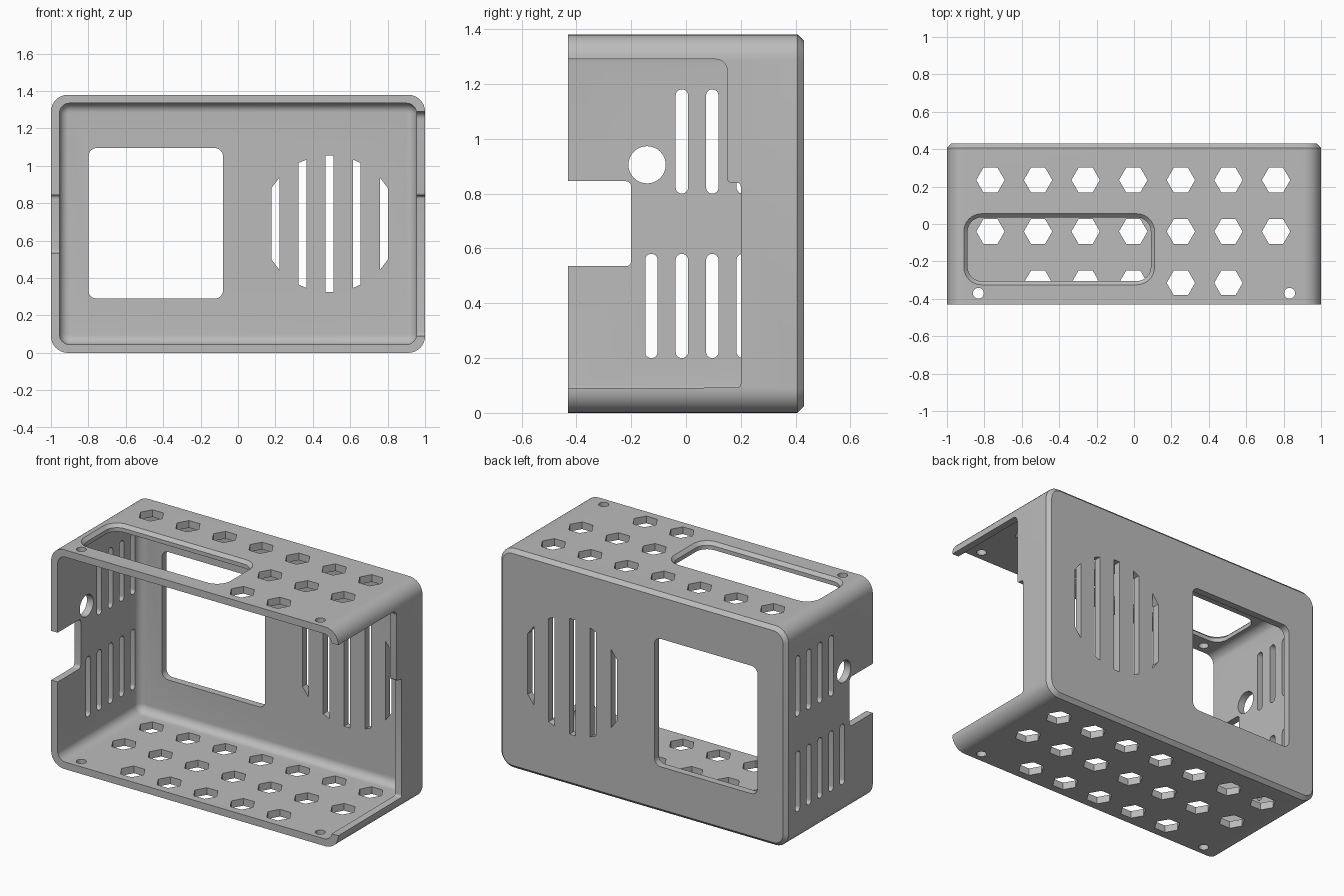
import bpy, bmesh, math
from mathutils import Vector

if "Cube" in bpy.data.objects:
    bpy.data.objects.remove(bpy.data.objects["Cube"])

WALL, DEPTH, HEIGHT = 0.045, 0.43, 1.38


def arc(cx, cy, r, start, end, steps=8):
    return [(cx + r * math.cos(math.radians(start + (end - start) * i / steps)),
             cy + r * math.sin(math.radians(start + (end - start) * i / steps)))
            for i in range(steps + 1)]


def rounded(x0, x1, y0, y1, r):
    return (arc(x1 - r, y1 - r, r, 0, 90) + arc(x0 + r, y1 - r, r, 90, 180)
            + arc(x0 + r, y0 + r, r, 180, 270) + arc(x1 - r, y0 + r, r, 270, 360))


def disc(cx, cy, r, sides):
    return arc(cx, cy, r, 0, 360, sides)[:-1]


def loft(bm, axis, sections):
    """Skin outlines placed along an axis; sections are (position, outline)."""
    rings = []
    for pos, outline in sections:
        ring = []
        for p in outline:
            co = list(p)
            co.insert(axis, pos)
            ring.append(bm.verts.new(Vector(co)))
        rings.append(ring)
    n = len(rings[0])
    for a, b in zip(rings, rings[1:]):
        for i in range(n):
            j = (i + 1) % n
            bm.faces.new((a[i], a[j], b[j], b[i]))
    bm.faces.new(rings[0][::-1])
    bm.faces.new(rings[-1])


def finish(bm, name):
    bmesh.ops.recalc_face_normals(bm, faces=bm.faces[:])
    mesh = bpy.data.meshes.new(name)
    bm.to_mesh(mesh)
    bm.free()
    obj = bpy.data.objects.new(name, mesh)
    bpy.context.collection.objects.link(obj)
    return obj


def frame(inset, r):
    return rounded(-1 + inset, 1 - inset, inset, HEIGHT - inset, r)


# Outer body with chamfered back edge
bm = bmesh.new()
loft(bm, 1, [(-DEPTH, frame(0, 0.09)), (0.407, frame(0, 0.09)), (DEPTH, frame(0.023, 0.067))])
case = finish(bm, "case_shell")

# Hollow interior with a filleted back edge
bm = bmesh.new()
fillet, floor = 0.05, DEPTH - WALL
sections = [(-0.6, frame(WALL, 0.055))]
for i in range(9):
    t = math.radians(90 * i / 8)
    inset = fillet * (1 - math.cos(t))
    sections.append((floor - fillet + fillet * math.sin(t),
                     frame(WALL + inset, 0.055 - inset)))
loft(bm, 1, sections)
cavity = finish(bm, "cavity_cutter")

# All openings through the walls
bm = bmesh.new()


def cut_back(outline):
    loft(bm, 1, [(0.3, outline), (0.5, outline)])


def cut_right(outline):
    loft(bm, 0, [(-1.1, outline), (-0.9, outline)])


def cut_plate(outline, top):
    z = HEIGHT if top else 0
    loft(bm, 2, [(z - 0.1, outline), (z + 0.1, outline)])


# Back: display window and round grille of slots
cut_back(rounded(-0.80, -0.08, 0.29, 1.095, 0.045))
for k in range(-2, 3):
    cx, gx, gz, gr = 0.49 + k * 0.145, 0.49, 0.69, 0.365
    xs = [cx - 0.021, cx + 0.021]
    hs = [math.sqrt(gr ** 2 - (x - gx) ** 2) for x in xs]
    cut_back([(xs[0], gz - hs[0]), (xs[1], gz - hs[1]),
              (xs[1], gz + hs[1]), (xs[0], gz + hs[0])])

# Right wall: notch, round hole and two rows of vents
cut_right(rounded(-0.6, -0.2, 0.535, 0.845, 0.02))
cut_right(disc(-0.142, 0.905, 0.068, 32))
for k in range(5):
    y = -0.126 + k * 0.111
    cut_right(rounded(y - 0.0225, y + 0.0225, 0.2, 0.58, 0.022))
    if k:
        cut_right(rounded(y - 0.0225, y + 0.0225, 0.8, 1.18, 0.022))

# Left wall: large stepped opening
step = ([(-0.6, 0.09)] + arc(0.185, 0.107, 0.015, -90, 0, 4)
        + arc(0.185, 0.825, 0.015, 0, 90, 4) + arc(0.165, 0.855, 0.015, 270, 180, 4)
        + arc(0.11, 1.25, 0.04, 0, 90) + [(-0.6, 1.29)])
loft(bm, 0, [(0.9, step), (1.1, step)])

# Top and bottom: hexagonal vents and screw holes
for top in (False, True):
    for row, y in enumerate((0.235, -0.04, -0.315)):
        for k in range(-3, 4):
            if row == 2 and abs(k) == 3:
                continue
            if top and row and k < 1:
                continue
            cut_plate(disc(-0.004 + k * 0.2545, y, 0.076, 6), top)
    for x in (-0.832, 0.832):
        cut_plate(disc(x, -0.37, 0.029, 24), top)

# Top: long opening with a chamfered rim
inner = rounded(-0.89, 0.09, -0.305, 0.035, 0.075)
outer = rounded(-0.91, 0.11, -0.325, 0.055, 0.095)
loft(bm, 2, [(HEIGHT - 0.1, inner), (HEIGHT - 0.02, inner),
             (HEIGHT, outer), (HEIGHT + 0.1, outer)])
openings = finish(bm, "opening_cutter")

# Apply the cuts
bpy.ops.object.select_all(action='DESELECT')
bpy.context.view_layer.objects.active = case
case.select_set(True)
for cutter in (cavity, openings):
    cutter.hide_render = True
    mod = case.modifiers.new(cutter.name, 'BOOLEAN')
    mod.operation, mod.solver, mod.object = 'DIFFERENCE', 'EXACT', cutter
    bpy.ops.object.modifier_apply(modifier=mod.name)
    bpy.data.objects.remove(cutter)

# Single grey plastic
grey = bpy.data.materials.new("grey_plastic")
grey.use_nodes = True
colour = (0.5, 0.5, 0.5, 1)
grey.diffuse_color = colour
grey.node_tree.nodes["Principled BSDF"].inputs["Base Color"].default_value = colour
case.data.materials.clear()
case.data.materials.append(grey)
for poly in case.data.polygons:
    poly.material_index = 0
bpy.ops.object.shade_smooth_by_angle(angle=math.radians(30))
